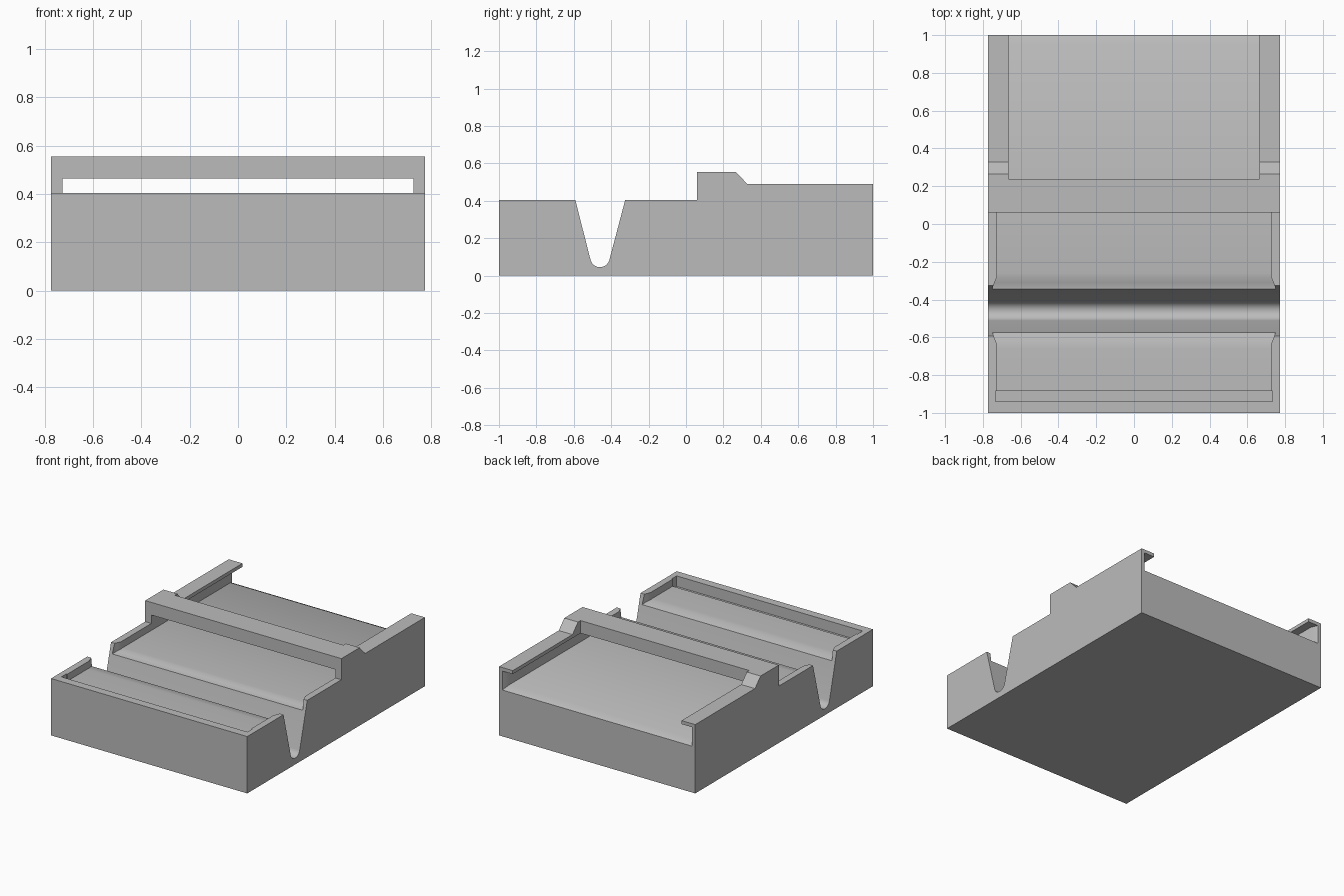
import bpy, bmesh, math

if "Cube" in bpy.data.objects:
    bpy.data.objects.remove(bpy.data.objects["Cube"])

grey = bpy.data.materials.new("plain grey")
grey.diffuse_color = (0.5, 0.5, 0.5, 1)
grey.use_nodes = True
grey.node_tree.nodes["Principled BSDF"].inputs["Base Color"].default_value = grey.diffuse_color


def loft(name, rings):
    """Closed solid skinned through rings of matching points."""
    bm = bmesh.new()
    loops = [[bm.verts.new(p) for p in ring] for ring in rings]
    n = len(loops[0])
    for a, b in zip(loops, loops[1:]):
        for i in range(n):
            bm.faces.new((a[i], a[(i + 1) % n], b[(i + 1) % n], b[i]))
    bm.faces.new(loops[0][::-1])
    bm.faces.new(loops[-1])
    bmesh.ops.recalc_face_normals(bm, faces=bm.faces[:])
    mesh = bpy.data.meshes.new(name)
    bm.to_mesh(mesh)
    bm.free()
    mesh.materials.append(grey)
    obj = bpy.data.objects.new(name, mesh)
    bpy.context.collection.objects.link(obj)
    return obj


def section(y, w, z0, z1):
    return [(-w, y, z0), (w, y, z0), (w, y, z1), (-w, y, z1)]


# Solid body: side outline with the tapered groove and stepped bridge
arc = []
for i in range(13):
    a = math.radians(195 + 150 * i / 12)
    arc.append((-0.46 + 0.052 * math.cos(a), 0.097 + 0.052 * math.sin(a)))
outline = [(-1, 0), (-1, 0.405), (-0.592, 0.405)] + arc + [
    (-0.325, 0.405), (0.06, 0.405), (0.06, 0.555), (0.265, 0.555),
    (0.328, 0.49), (1, 0.49), (1, 0)]
body = loft("tray_body", [[(x, y, z) for y, z in outline] for x in (-0.773, 0.773)])

# Sliding channel: flared at the groove and the rear mouth (y, half width, floor)
stations = [(-0.94, 0.725, 0.355), (-0.66, 0.725, 0.355), (-0.638, 0.725, 0.353),
            (-0.605, 0.738, 0.346), (-0.57, 0.75, 0.335), (-0.34, 0.75, 0.335),
            (-0.31, 0.738, 0.346), (-0.28, 0.725, 0.353), (-0.26, 0.725, 0.355),
            (0.95, 0.725, 0.355), (1.03, 0.76, 0.315)]
channel = loft("channel_cutter", [section(y, w, z, 0.465) for y, w, z in stations])

# Rear opening between the side lips, and the stop slot at the front
opening = loft("rear_opening_cutter", [section(y, 0.665, 0.42, 0.7) for y in (0.237, 1.1)])
slot = loft("stop_slot_cutter", [section(y, 0.733, 0.33, 0.5) for y in (-0.941, -0.885)])

# Carve the body
cutters = (channel, opening, slot)
bpy.context.view_layer.objects.active = body
body.select_set(True)
for cutter in cutters:
    mod = body.modifiers.new(cutter.name, 'BOOLEAN')
    mod.operation = 'DIFFERENCE'
    mod.solver = 'EXACT'
    mod.object = cutter
    bpy.ops.object.modifier_apply(modifier=mod.name)
for cutter in cutters:
    bpy.data.objects.remove(cutter)
bpy.ops.object.shade_smooth_by_angle(angle=math.radians(30))
